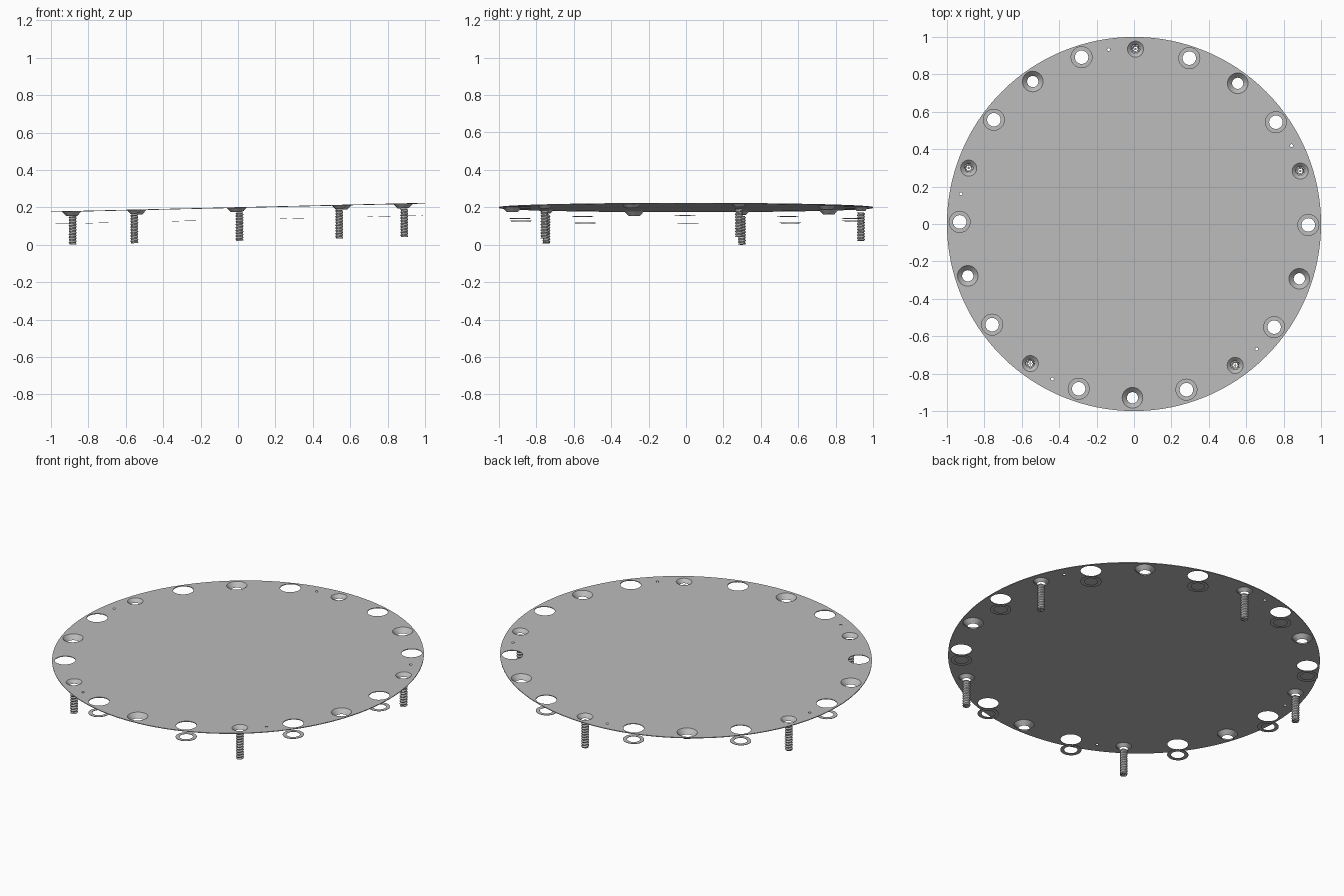
import bpy, bmesh
from math import sin, cos, pi, radians

if "Cube" in bpy.data.objects:
    bpy.data.objects.remove(bpy.data.objects["Cube"])

SLOPE, HEIGHT, RING, TURN = 0.0232, 0.199, 0.932, -0.5
PLATE, SEGS = 0.002, 32


def material(name, value):
    m = bpy.data.materials.new(name)
    m.use_nodes = True
    colour = (value, value, value, 1)
    m.diffuse_color = colour
    m.node_tree.nodes["Principled BSDF"].inputs["Base Color"].default_value = colour
    return m


grey = material("metal grey", 0.5)


def spot(degrees, radius=RING):
    a = radians(degrees + TURN)
    return radius * cos(a), radius * sin(a) + 0.003


def lean(obj):
    """Slope a part gently up towards +x and lift it into place."""
    for v in obj.data.vertices:
        v.co.z += HEIGHT + SLOPE * v.co.x


def finish(obj, smooth=False):
    obj.data.materials.clear()
    obj.data.materials.append(grey)
    lean(obj)
    if smooth:
        bpy.ops.object.select_all(action='DESELECT')
        obj.select_set(True)
        bpy.context.view_layer.objects.active = obj
        bpy.ops.object.shade_smooth_by_angle(angle=radians(40))


def tube(name, centre, profile, closed=False, pitch=0, sides=SEGS):
    """Turn a (radius, z) profile round a vertical axis; pitch makes it a helix."""
    bm = bmesh.new()
    rings = []
    for r, z in profile:
        ring = []
        for i in range(sides):
            a = 2 * pi * i / sides
            ring.append(bm.verts.new((centre[0] + r(a, z) * cos(a) if callable(r) else centre[0] + r * cos(a),
                                      centre[1] + r(a, z) * sin(a) if callable(r) else centre[1] + r * sin(a), z)))
        rings.append(ring)
    pairs = list(zip(rings, rings[1:])) + ([(rings[-1], rings[0])] if closed else [])
    for lower, upper in pairs:
        for i in range(sides):
            j = (i + 1) % sides
            bm.faces.new((lower[i], lower[j], upper[j], upper[i]))
    bmesh.ops.recalc_face_normals(bm, faces=bm.faces)
    mesh = bpy.data.meshes.new(name)
    bm.to_mesh(mesh)
    bm.free()
    obj = bpy.data.objects.new(name, mesh)
    bpy.context.collection.objects.link(obj)
    finish(obj, True)
    return obj


screws = [18 + 72 * k for k in range(5)]
sockets = [54 + 72 * k for k in range(5)]
washers = [36 * k for k in range(10)]
pins = [26.8 + 72 * k for k in range(5)]

# Round plate with all its holes, filled from flat outlines
curve = bpy.data.curves.new("plate_outline", 'CURVE')
curve.dimensions, curve.fill_mode, curve.extrude = '2D', 'BOTH', PLATE


def outline(centre, radius, sides):
    s = curve.splines.new('POLY')
    s.points.add(sides - 1)
    for i, p in enumerate(s.points):
        a = 2 * pi * i / sides
        p.co = (centre[0] + radius * cos(a), centre[1] + radius * sin(a), 0, 1)
    s.use_cyclic_u = True


outline((0, 0), 1, 128)
for angles, radius, ring in ((screws, 0.043, RING), (sockets, 0.055, RING),
                             (washers, 0.056, RING), (pins, 0.008, 0.939)):
    for a in angles:
        outline(spot(a, ring), radius, SEGS if radius > 0.01 else 12)
helper = bpy.data.objects.new("plate_outline", curve)
bpy.context.collection.objects.link(helper)
bpy.context.view_layer.update()
mesh = bpy.data.meshes.new_from_object(helper.evaluated_get(bpy.context.evaluated_depsgraph_get()))
bpy.data.objects.remove(helper)
plate = bpy.data.objects.new("round_plate", mesh)
bpy.context.collection.objects.link(plate)
finish(plate)

# Flat washers hanging under the larger holes
for a in washers:
    tube("washer", spot(a), [(0.036, -0.066), (0.057, -0.066), (0.057, -0.064), (0.036, -0.064)], True)

# Empty countersunk sockets
for a in sockets:
    tube("countersunk_socket", spot(a), [(0.055, PLATE), (0.03, -0.024)])

# Screws: open conical seat, helical threaded shank, star recess and pin
TOP, BOTTOM, PITCH, STEPS = -0.026, -0.178, 0.0152, 60


def thread(a, z):
    t = (z / PITCH - a / (2 * pi)) % 1
    return 0.016 + 0.006 * (1 - abs(2 * t - 1))


def star(a, z):
    return 0.0125 + 0.003 * cos(6 * a)


for a in screws:
    c = spot(a)
    tube("screw_seat", c, [(0.043, PLATE), (0.031, -0.008), (0.023, -0.018)])
    levels = [BOTTOM + (TOP - BOTTOM) * i / STEPS for i in range(STEPS + 1)]
    tube("screw_shank", c, [(star, BOTTOM)] + [(thread, z) for z in levels] + [(star, TOP)], True, sides=24)
    tube("screw_pin", c, [(0.0, BOTTOM), (0.006, BOTTOM), (0.006, TOP), (0.0, TOP)], sides=8)
